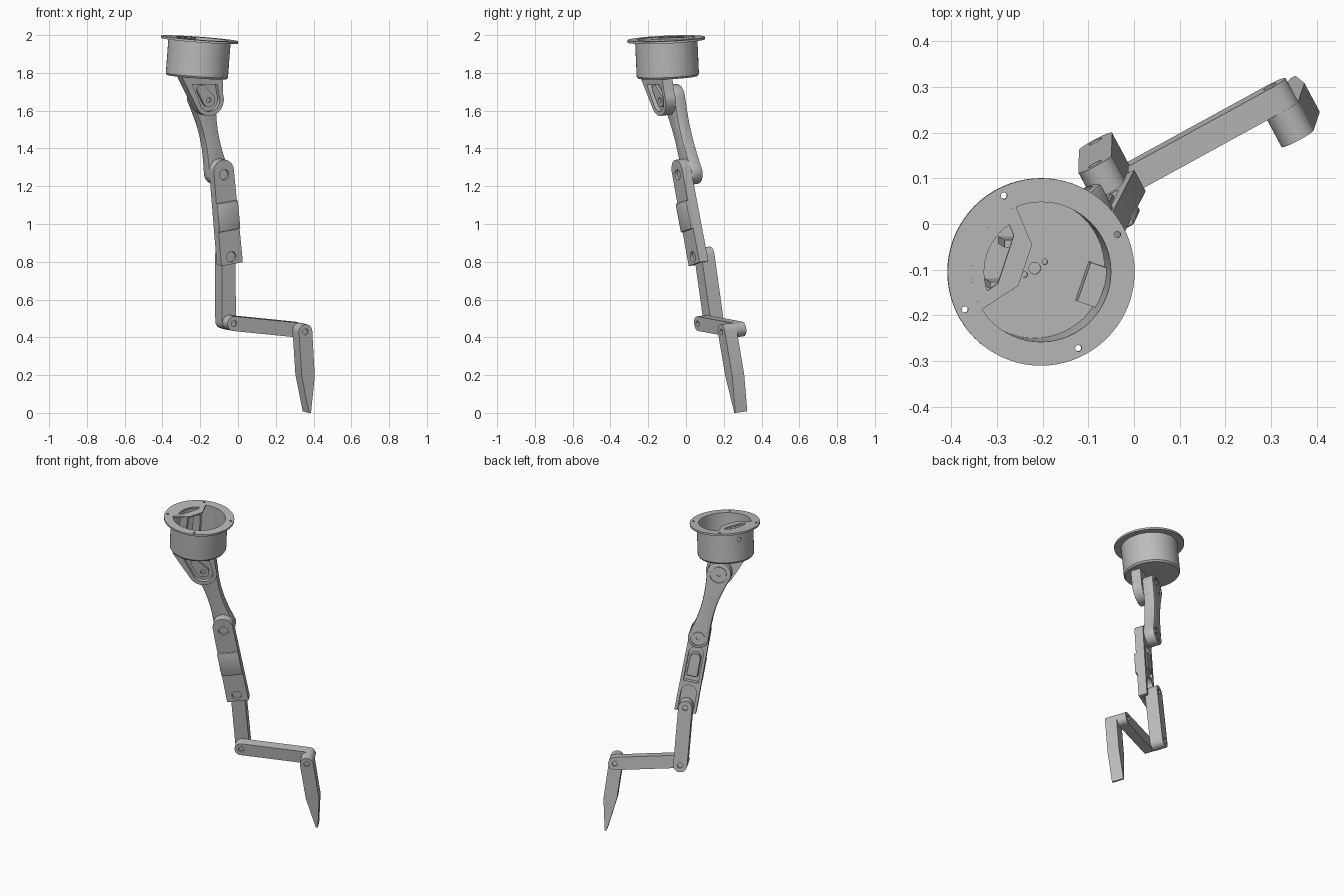
import bpy, bmesh
from math import sin, cos, pi, radians, atan2
from mathutils import Matrix, Vector

if "Cube" in bpy.data.objects:
    bpy.data.objects.remove(bpy.data.objects["Cube"])

grey = bpy.data.materials.new("plain grey")
grey.use_nodes = True
grey.diffuse_color = (0.5, 0.5, 0.5, 1)
grey.node_tree.nodes["Principled BSDF"].inputs["Base Color"].default_value = (0.5, 0.5, 0.5, 1)


def frame(x_dir, z_dir, origin):
    """Rigid frame from a z direction and an approximate x direction."""
    z = Vector(z_dir).normalized()
    x = Vector(x_dir)
    x = (x - z * x.dot(z)).normalized()
    m = Matrix((x, z.cross(x), z)).transposed().to_4x4()
    m.translation = origin
    return m


# Arm frame: links lie in its xz plane, hinge pins run along y
ARM = frame((0.88, 0.47, 0), (0.056, -0.106, 0.99), (0, 0, 0))
BASE = frame((1, 0, 0), (0.075, -0.045, 1), (-0.203, -0.105, 1.982))


def finish(name, bm, place):
    bmesh.ops.recalc_face_normals(bm, faces=bm.faces)
    mesh = bpy.data.meshes.new(name)
    bm.to_mesh(mesh)
    bm.free()
    mesh.materials.append(grey)
    obj = bpy.data.objects.new(name, mesh)
    bpy.context.collection.objects.link(obj)
    obj.matrix_world = place
    return obj


def prism(name, outline, lo, hi, place=ARM):
    """Extrude an outline: along y in the arm frame, along z in the base frame."""
    bm = bmesh.new()
    put = (lambda p, h: (p[0], h, p[1])) if place is ARM else (lambda p, h: (p[0], p[1], h))
    face = bm.faces.new([bm.verts.new(put(p, lo)) for p in outline])
    step = Vector(put((0, 0), hi - lo))
    top = bmesh.ops.extrude_face_region(bm, geom=[face])["geom"]
    bmesh.ops.translate(bm, vec=step, verts=[v for v in top if isinstance(v, bmesh.types.BMVert)])
    return finish(name, bm, place)


def apply(obj, mod):
    bpy.context.view_layer.update()
    with bpy.context.temp_override(object=obj, active_object=obj, selected_objects=[obj]):
        bpy.ops.object.modifier_apply(modifier=mod.name)


def cut(obj, *cutters):
    for c in cutters:
        mod = obj.modifiers.new("cut", 'BOOLEAN')
        mod.operation, mod.solver, mod.object = 'DIFFERENCE', 'EXACT', c
        apply(obj, mod)
        bpy.data.objects.remove(c)


def bevel(obj, width, segments=2):
    mod = obj.modifiers.new("bevel", 'BEVEL')
    mod.width, mod.segments, mod.limit_method = width, segments, 'ANGLE'
    mod.angle_limit = radians(50)
    apply(obj, mod)


def circle(p, r, n=32):
    return [(p[0] + r * cos(2 * pi * i / n), p[1] + r * sin(2 * pi * i / n)) for i in range(n)]


def arc(r, a0, a1, n=20):
    return [(r * cos(radians(a0 + (a1 - a0) * i / n)), r * sin(radians(a0 + (a1 - a0) * i / n)))
            for i in range(n + 1)]


def strip(p0, p1, r0, r1, waist=0.0, square=0.0):
    """Link outline with a round end at p0 and a round or square end at p1."""
    p0, p1 = Vector(p0), Vector(p1)
    d = (p1 - p0).normalized()
    s = Vector((-d.y, d.x))
    steps = 16 if waist else 1
    side = [(p0.lerp(p1, i / steps), r0 + (r1 - r0) * i / steps - waist * sin(pi * i / steps))
            for i in range(steps + 1)]
    pts = [p + s * w for p, w in side]
    if square:
        pts += [p1 + d * square + s * r1, p1 + d * square - s * r1]
    else:
        pts += [p1 + (s * cos(pi * i / 16) + d * sin(pi * i / 16)) * r1 for i in range(1, 16)]
    pts += [p - s * w for p, w in reversed(side)]
    pts += [p0 + (-s * cos(pi * i / 16) - d * sin(pi * i / 16)) * r0 for i in range(1, 16)]
    return [tuple(p) for p in pts]


def hole(p, r, lo, hi, place=ARM):
    return prism("cutter", circle(p, r), lo, hi, place)


# Hinge positions in the arm plane
shoulder, elbow, wrist = (-0.2, 1.65), (-0.085, 1.252), (-0.013, 0.815)
knuckle, ankle = (0.011, 0.461), (0.404, 0.426)

# Base cup with flange, turned from a profile
profile = [(0, -0.205), (0.158, -0.205), (0.165, -0.195), (0.165, -0.012), (0.205, -0.012),
           (0.205, 0), (0.153, 0), (0.153, -0.185), (0, -0.185)]
bm = bmesh.new()
verts = [bm.verts.new((r, 0, z)) for r, z in profile]
edges = [bm.edges.new(pair) for pair in zip(verts, verts[1:])]
bmesh.ops.spin(bm, geom=verts + edges, axis=(0, 0, 1), cent=(0, 0, 0), angle=2 * pi, steps=72)
bmesh.ops.remove_doubles(bm, verts=bm.verts, dist=0.0001)
base_cup = finish("base_cup", bm, BASE)
for i in range(4):
    a = radians(26 + 90 * i)
    cut(base_cup, hole((0.186 * cos(a), 0.186 * sin(a)), 0.007, -0.03, 0.02, BASE))
cut(base_cup, hole((0, 0), 0.013, -0.195, -0.15, BASE),
    hole((0.022, 0.014), 0.006, -0.195, -0.15, BASE),
    hole((-0.022, -0.014), 0.006, -0.195, -0.15, BASE))

# Round cable port in the cup wall
port_dir = Vector((-0.15, 0.07, 0)).normalized()
bm = bmesh.new()
bmesh.ops.create_cone(bm, cap_ends=True, segments=24, radius1=0.013, radius2=0.013, depth=0.06)
port = finish("cutter", bm, BASE @ Matrix.Translation(port_dir * 0.16 + Vector((0, 0, -0.06)))
              @ port_dir.to_track_quat('Z', 'Y').to_matrix().to_4x4())
cut(base_cup, port)

# Partial lid with a curved slot, its support ribs, and a block on the cup floor
lid = prism("base_lid", [(-0.02, 0.06), (-0.05, -0.03)] + arc(0.153, 212, 111), -0.01, 0, BASE)
cut(lid, prism("cutter", [(-0.06, 0.08), (-0.095, -0.025)] + arc(0.125, 199, 124), -0.05, 0.05, BASE))
for name, y in (("lid_rib_back", 0.062), ("lid_rib_front", -0.03)):
    x = -0.05 if y > 0 else -0.08
    prism(name, [(x - 0.03, y - 0.008), (x + 0.02, y - 0.008), (x + 0.02, y + 0.008), (x - 0.03, y + 0.008)],
          -0.19, -0.008, BASE)
bm = bmesh.new()
bmesh.ops.create_cube(bm, size=1)
bmesh.ops.scale(bm, vec=(0.045, 0.09, 0.06), verts=bm.verts)
finish("floor_block", bm, BASE @ Matrix.Translation((0.125, -0.035, -0.156))
       @ Matrix.Rotation(radians(-19), 4, 'Z'))

# Shoulder bracket: round lower end spreading to the cup, with a horseshoe pocket
def bracket_outline(r, left, right, top):
    x, z = shoulder
    low = [(x + r * cos(radians(a)), z + r * sin(radians(a))) for a in range(215, 391, 8)]
    return low + [(right, top), (left, top)]


bracket = prism("shoulder_bracket", bracket_outline(0.084, -0.375, -0.13, 1.775), 0.14, 0.2)
cut(bracket, prism("cutter", bracket_outline(0.06, -0.31, -0.16, 1.735), 0.1, 0.165))
horn = prism("shoulder_horn", strip(shoulder, (-0.245, 1.705), 0.036, 0.026), 0.15, 0.17)
cut(horn, hole(shoulder, 0.014, 0.1, 0.162))

# Upper arm: waisted link with recessed hinge faces
upper_arm = prism("upper_arm", strip(shoulder, elbow, 0.073, 0.062, waist=0.024), 0.2, 0.268)
bevel(upper_arm, 0.009)
for p, r in ((shoulder, 0.052), (elbow, 0.045)):
    cut(upper_arm, hole(p, r, 0.26, 0.3))
    hub = prism("upper_arm_hub", circle(p, r - 0.008), 0.25, 0.266)
    cut(hub, hole(p, 0.012, 0.256, 0.3))

# Forearm: channel body, round at the elbow and square at the wrist
forearm = prism("forearm", strip((-0.088, 1.272), wrist, 0.06, 0.064, square=0.04), 0.147, 0.2)
down = (Vector(wrist) - Vector(elbow)).normalized()


def along(t):
    return tuple(Vector(elbow).lerp(Vector(wrist), t))


cut(forearm, hole(elbow, 0.028, 0.1, 0.162), hole(wrist, 0.028, 0.1, 0.162),
    prism("cutter", strip(along(0.82), wrist, 0.046, 0.046, square=0.1), 0.168, 0.25),
    prism("cutter", strip(along(0.27), along(0.6), 0.044, 0.044, square=0.03), 0.165, 0.25))
motor = prism("forearm_motor", strip(along(0.34), along(0.52), 0.034, 0.034, square=0.03), 0.16, 0.205)
bevel(motor, 0.004, 1)

# Raised cover across the front of the forearm
side = Vector((-down.y, down.x)) * 0.064
corners = [Vector(along(t)) + side * k for t, k in ((0.33, 1), (0.33, -1), (0.68, -1), (0.68, 1))]
cover = prism("forearm_cover", [tuple(p) for p in corners], 0.134, 0.152)
bevel(cover, 0.007)

# Plain lower links with pin sockets on both faces
for name, p0, p1, r, lo, hi in (("wrist_link", wrist, knuckle, 0.041, 0.178, 0.256),
                                ("finger_link", knuckle, ankle, 0.039, 0.12, 0.178)):
    link = prism(name, strip(p0, p1, r, r), lo, hi)
    for p in (p0, p1):
        cut(link, hole(p, 0.016, lo - 0.02, lo + 0.012), hole(p, 0.016, hi - 0.012, hi + 0.02))

# Pointed end link, widest below the middle and closing to a blade edge
x, z = ankle
cap = [(x + 0.04 * cos(radians(a)), z + 0.04 * sin(radians(a))) for a in range(5, 186, 10)]
tip = prism("pointed_tip", cap + [(0.396, 0.19), (0.452, -0.006), (0.464, -0.006), (0.474, 0.19)], 0.048, 0.12)
cut(tip, hole(ankle, 0.016, 0.02, 0.06))

# Smooth round walls while keeping machined edges crisp
bpy.ops.object.select_all(action='DESELECT')
for obj in bpy.context.scene.objects:
    if obj.type == 'MESH':
        obj.select_set(True)
        bpy.context.view_layer.objects.active = obj
bpy.ops.object.shade_smooth_by_angle(angle=radians(30))
